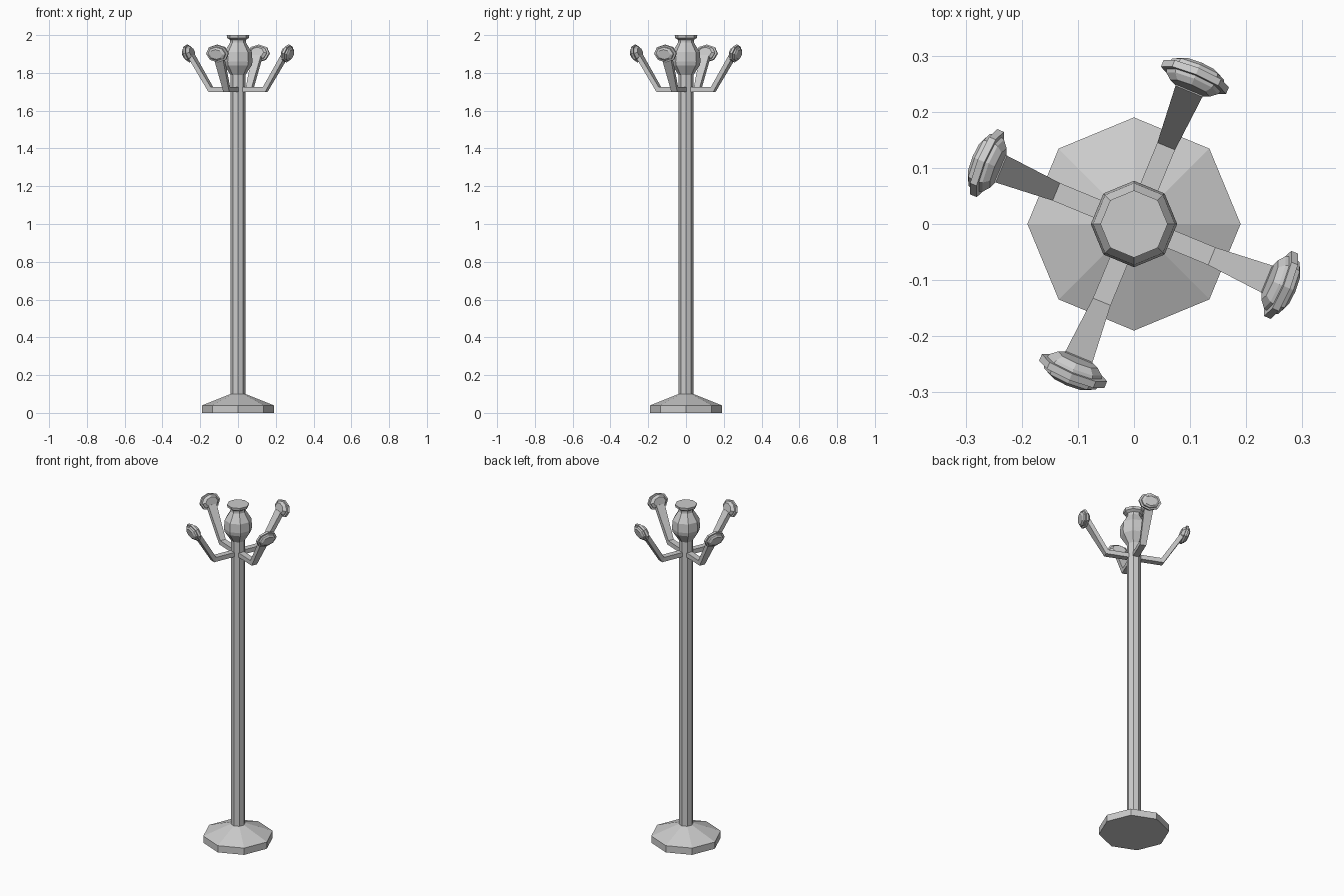
import bpy, bmesh, math
from mathutils import Matrix, Vector

if "Cube" in bpy.data.objects:
    bpy.data.objects.remove(bpy.data.objects["Cube"])


def loft(name, rings, matrix=Matrix.Identity(4)):
    """Skin a row of equal-sized rings and cap both ends."""
    bm = bmesh.new()
    rows = [[bm.verts.new(matrix @ Vector(p)) for p in ring] for ring in rings]
    n = len(rows[0])
    for a, b in zip(rows, rows[1:]):
        for i in range(n):
            j = (i + 1) % n
            bm.faces.new((a[i], a[j], b[j], b[i]))
    bm.faces.new(rows[0][::-1])
    bm.faces.new(rows[-1])
    bmesh.ops.recalc_face_normals(bm, faces=bm.faces)
    mesh = bpy.data.meshes.new(name)
    bm.to_mesh(mesh)
    bm.free()
    ob = bpy.data.objects.new(name, mesh)
    bpy.context.collection.objects.link(ob)
    return ob


def octagon(radius, z, squash=1.0):
    return [(radius * squash * math.cos(i * math.pi / 4),
             radius * math.sin(i * math.pi / 4), z) for i in range(8)]


def turned(name, profile, squash=1.0, matrix=Matrix.Identity(4)):
    return loft(name, [octagon(r, z, squash) for r, z in profile], matrix)


# Foot, post and finial
turned("base", [(0.19, 0), (0.19, 0.04), (0.04, 0.10)])
turned("post", [(0.039, 0.09), (0.039, 1.79)])
turned("finial", [(0.037, 1.785), (0.073, 1.84), (0.077, 1.86), (0.073, 1.91),
                  (0.042, 1.96), (0.042, 1.975), (0.058, 1.985), (0.06, 2.0)])

# Bent arm sections: lower (r, z), upper (r, z), half width
sections = [((0.02, 1.70), (0.02, 1.726), 0.017),
            ((0.163, 1.70), (0.150, 1.726), 0.017),
            ((0.278, 1.885), (0.256, 1.895), 0.026)]
arm_rings = [[(lo[0], -w, lo[1]), (lo[0], w, lo[1]),
              (up[0], w, up[1]), (up[0], -w, up[1])] for lo, up, w in sections]

# Stepped oval knob, turned along its own axis
knob = [(0.038, -0.022), (0.050, -0.012), (0.052, -0.006), (0.063, -0.006),
        (0.063, 0.007), (0.052, 0.008), (0.050, 0.016), (0.036, 0.023)]

# Four arms with knobs
for k in range(4):
    turn = Matrix.Rotation(math.radians(-22.5 + 90 * k), 4, 'Z')
    loft(f"arm_{k + 1}", arm_rings, turn)
    place = turn @ Matrix.Translation((0.283, 0, 1.903)) @ Matrix.Rotation(math.radians(104), 4, 'Y')
    turned(f"knob_{k + 1}", knob, 0.75, place)
